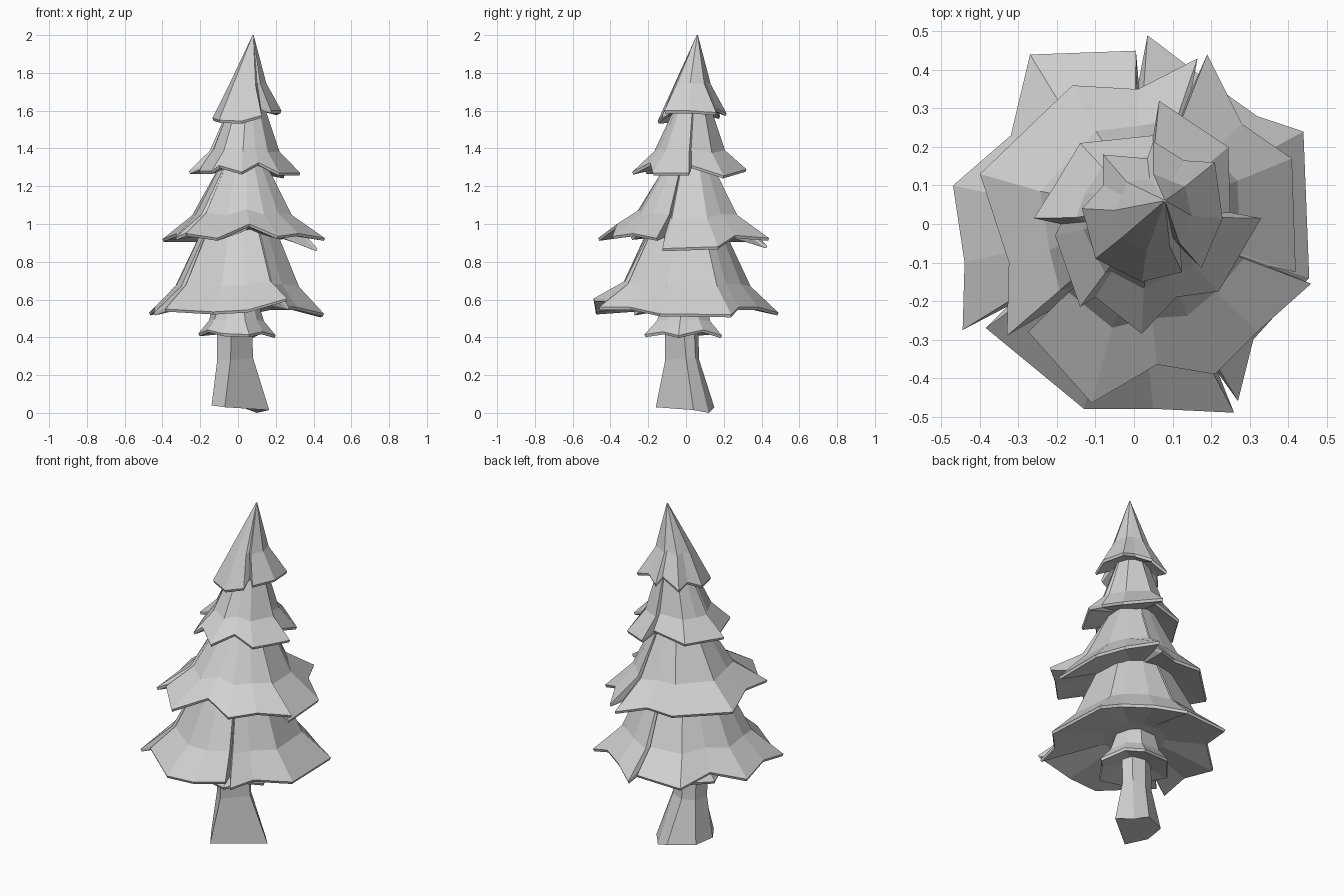
import bpy, bmesh, math

grey = bpy.data.materials.new("plain grey")
grey.diffuse_color = (0.64, 0.64, 0.64, 1)


def skin(name, rows):
    """Closed flat-shaded solid from a stack of equal-length rings."""
    bm = bmesh.new()
    rings = [[bm.verts.new(p) for p in row] for row in rows]
    n = len(rings[0])
    for a, b in zip(rings, rings[1:]):
        for i in range(n):
            j = (i + 1) % n
            bm.faces.new((a[i], a[j], b[j], b[i]))
    bm.faces.new(rings[0])
    bm.faces.new(rings[-1][::-1])
    bmesh.ops.recalc_face_normals(bm, faces=bm.faces)
    me = bpy.data.meshes.new(name)
    bm.to_mesh(me)
    bm.free()
    me.materials.append(grey)
    ob = bpy.data.objects.new(name, me)
    bpy.context.collection.objects.link(ob)


def tier(name, centre, kink, top, hem):
    """Branch skirt: kink = (radius, z), top = (x, y, radius, z), hem = ragged edge."""
    cx, cy = centre
    kr, kz = kink
    tx, ty, tr, tz = top
    mean_r = sum(math.hypot(x - cx, y - cy) for x, y, z in hem) / len(hem)
    mean_z = sum(z for x, y, z in hem) / len(hem)
    upper, mid, rim, under = [], [], [], []
    for x, y, z in hem:
        dx, dy = x - cx, y - cy
        r = math.hypot(dx, dy)
        ux, uy = dx / r, dy / r
        rk = 0.55 * kr + 0.45 * kr * r / mean_r
        zk = kz + 0.4 * (z - mean_z)
        upper.append((tx + ux * tr, ty + uy * tr, tz))
        mid.append((cx + ux * rk, cy + uy * rk, zk))
        rim.append((x - ux * 0.006, y - uy * 0.006, z - 0.014))
        under.append((cx + ux * kr * 0.5, cy + uy * kr * 0.5, mean_z + 0.25 * (kz - mean_z)))
    # the shallow underside closes against the part below
    skin(name, [upper, mid, hem, rim, under])


# Trunk: six-sided, flared at the foot, slightly leaning
skin("trunk", [
    [(-0.07, -0.16, .03), (0.165, 0.04, .015), (0.10, 0.12, 0),
     (0.02, 0.15, .03), (-0.12, 0.08, .04), (-0.14, -0.05, .04)],
    [(-0.04, -0.11, .28), (0.08, 0.0, .29), (0.05, 0.05, .29),
     (-0.02, 0.07, .28), (-0.09, 0.04, .28), (-0.11, -0.04, .28)],
    [(-0.03, -0.11, .56), (0.07, -0.02, .56), (0.05, 0.04, .56),
     (-0.03, 0.06, .56), (-0.09, 0.03, .56), (-0.11, -0.05, .56)]])

# Small collar of branches under the skirts
tier("lower_collar", (-0.01, -0.01), (0.145, 0.49), (-0.01, 0, 0.1, 0.64),
     [(0.20, -0.04, .41), (0.14, 0.09, .44), (0.08, 0.19, .41), (-0.10, 0.16, .43),
      (-0.21, 0.03, .42), (-0.16, -0.12, .44), (-0.08, -0.19, .42),
      (0.06, -0.22, .415), (0.13, -0.12, .43)])

# Four ragged skirts, widest first
tier("bottom_skirt", (0, 0), (0.335, 0.68), (0.01, 0.0, 0.17, 1.04),
     [(0.455, -0.14, .525), (0.44, 0.24, .52), (0.32, 0.28, .56), (0.18, 0.38, .56),
      (0.035, 0.49, .53), (0.012, 0.37, .59), (0.005, 0.45, .56),
      (-0.27, 0.44, .55), (-0.32, 0.23, .58), (-0.47, 0.10, .53), (-0.44, -0.10, .56),
      (-0.445, -0.275, .53), (-0.33, -0.215, .57), (-0.385, -0.27, .55),
      (-0.13, -0.48, .535), (0.05, -0.48, .545), (0.26, -0.49, .605),
      (0.22, -0.39, .60), (0.27, -0.46, .56), (0.31, -0.30, .56)])

tier("middle_skirt", (0.02, 0.01), (0.265, 1.05), (0.03, 0.02, 0.12, 1.33),
     [(0.42, -0.125, .87), (0.41, 0.17, .88), (0.28, 0.26, .94), (0.19, 0.44, .925),
      (0.15, 0.35, .94), (0.165, 0.43, .885), (0.01, 0.35, .92), (-0.16, 0.36, .92),
      (-0.40, 0.13, .92), (-0.325, -0.10, .95), (-0.33, -0.29, .93), (-0.21, -0.22, .98),
      (-0.275, -0.28, .95), (-0.11, -0.465, .925), (0.06, -0.365, 1.0),
      (0.21, -0.39, .935), (0.32, -0.28, .95), (0.46, -0.155, .925), (0.35, -0.11, .95)])

tier("upper_skirt", (0.035, 0.02), (0.175, 1.39), (0.05, 0.04, 0.07, 1.68),
     [(0.33, 0.015, 1.27), (0.25, 0.03, 1.31), (0.245, 0.20, 1.255), (0.065, 0.32, 1.29),
      (0.05, 0.23, 1.32), (-0.14, 0.21, 1.28), (-0.20, 0.11, 1.28), (-0.26, 0.015, 1.28),
      (-0.19, 0.0, 1.31), (-0.205, -0.03, 1.28), (-0.14, -0.215, 1.28), (-0.10, -0.19, 1.31),
      (0.02, -0.285, 1.275), (0.11, -0.19, 1.325), (0.22, -0.175, 1.27)])

tier("tree_top", (0.05, 0.03), (0.098, 1.74), (0.08, 0.06, 0.003, 2.0),
     [(0.23, 0.015, 1.60), (0.21, 0.16, 1.59), (0.13, 0.165, 1.61), (0.05, 0.215, 1.585),
      (0.035, 0.17, 1.62), (-0.08, 0.18, 1.57), (-0.08, 0.10, 1.59), (-0.135, 0.04, 1.56),
      (-0.10, -0.09, 1.55), (0.02, -0.15, 1.545), (0.125, -0.125, 1.575),
      (0.12, -0.06, 1.62), (0.175, -0.115, 1.60)])
